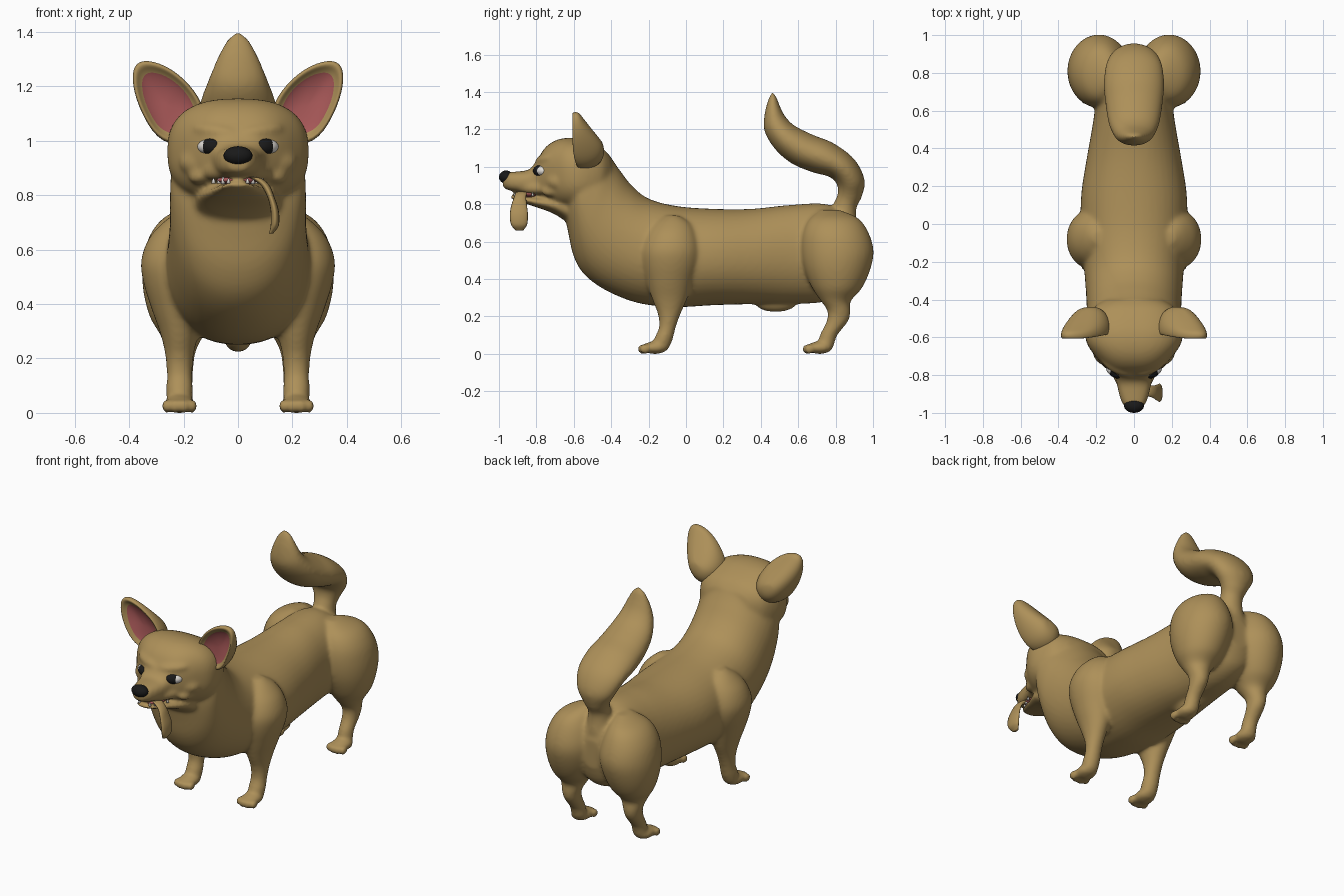
import bpy, bmesh, math
from mathutils import Matrix, Vector, Euler


def material(name, rgb):
    m = bpy.data.materials.new(name)
    m.diffuse_color = (*rgb, 1)
    return m


FUR = material("fur", (0.42, 0.28, 0.10))
PINK = material("pink", (0.40, 0.10, 0.10))
BLACK = material("black", (0.01, 0.01, 0.01))
WHITE = material("white", (0.75, 0.72, 0.68))


def catmull(a, b, c, d, t):
    return [0.5 * (2 * q + (r - p) * t + (2 * p - 5 * q + 4 * r - s) * t * t
                   + (3 * q - p - 3 * r + s) * t ** 3) for p, q, r, s in zip(a, b, c, d)]


def loft(bm, secs, side=1, power=1.0, n=44, steps=7):
    """Each section: two edge points in the yz plane, half width in x, x centre."""
    secs = [tuple(s) + (0,) * (6 - len(s)) for s in secs]
    pts = []
    for i in range(len(secs) - 1):
        q = [secs[max(0, min(len(secs) - 1, i + k))] for k in (-1, 0, 1, 2)]
        pts += [catmull(*q, j / steps) for j in range(steps)]
    pts.append(secs[-1])
    rings = []
    for y1, z1, y2, z2, hx, x in pts:
        ring = []
        for k in range(n):
            a = 2 * math.pi * k / n
            c, s = [math.copysign(abs(v) ** power, v) for v in (math.cos(a), math.sin(a))]
            ring.append(bm.verts.new((side * (x + hx * c), (y1 + y2) / 2 + s * (y2 - y1) / 2,
                                      (z1 + z2) / 2 + s * (z2 - z1) / 2)))
        rings.append(ring)
    for r, t in zip(rings, rings[1:]):
        for k in range(n):
            bm.faces.new((r[k], r[(k + 1) % n], t[(k + 1) % n], t[k]))
    bm.faces.new(rings[0])
    bm.faces.new(rings[-1])


def ball(bm, loc, size, rot=(0, 0, 0)):
    m = Matrix.LocRotScale(Vector(loc), Euler(rot), Vector(size))
    bmesh.ops.create_uvsphere(bm, u_segments=24, v_segments=14, radius=1, matrix=m)


def finish(name, bm, *mats):
    bmesh.ops.recalc_face_normals(bm, faces=bm.faces[:])
    me = bpy.data.meshes.new(name)
    bm.to_mesh(me)
    bm.free()
    for m in mats:
        me.materials.append(m)
    for p in me.polygons:
        p.use_smooth = True
    ob = bpy.data.objects.new(name, me)
    bpy.context.collection.objects.link(ob)
    return ob


# Furry body: trunk and neck
bm = bmesh.new()
loft(bm, [(.925, .45, .925, .62, .07), (.88, .34, .88, .73, .14), (.75, .28, .75, .80, .19),
          (.55, .265, .55, .795, .215), (.35, .265, .35, .775, .25), (.15, .26, .15, .775, .28),
          (-.05, .25, -.05, .79, .28), (-.25, .27, -.20, .83, .265), (-.42, .335, -.29, .90, .255),
          (-.54, .42, -.36, .99, .25), (-.60, .52, -.42, 1.07, .25), (-.63, .65, -.50, 1.12, .24),
          (-.65, .75, -.58, 1.10, .18)], power=.95)
ball(bm, (0, .48, .27), (.05, .11, .047))
# Head and muzzle
loft(bm, [(-.40, .85, -.40, 1.05, .15), (-.45, .80, -.45, 1.10, .22), (-.55, .77, -.55, 1.145, .258),
          (-.63, .772, -.63, 1.155, .25), (-.70, .79, -.70, 1.14, .205), (-.755, .82, -.755, 1.10, .155),
          (-.80, .85, -.80, 1.03, .105), (-.84, .862, -.84, .985, .092), (-.90, .865, -.90, .975, .08),
          (-.95, .875, -.95, .97, .062), (-.98, .89, -.98, .955, .035)], power=.78)
# Lower jaw
loft(bm, [(-.58, .66, -.58, .84, .16), (-.70, .745, -.70, .84, .15), (-.82, .79, -.82, .84, .10),
          (-.91, .82, -.91, .845, .06), (-.94, .832, -.94, .845, .03)])
# Tail
loft(bm, [(.76, .68, .92, .66, .08), (.79, .80, .91, .77, .065), (.81, .85, .94, .84, .08),
          (.81, .90, .955, .93, .12), (.77, .945, .90, 1.04, .15), (.68, .97, .79, 1.125, .16),
          (.57, 1.015, .68, 1.17, .15), (.48, 1.09, .58, 1.22, .133), (.42, 1.19, .53, 1.27, .105),
          (.42, 1.28, .50, 1.33, .075), (.44, 1.36, .485, 1.37, .045), (.458, 1.397, .468, 1.397, .015)])
for s in (-1, 1):
    # Front leg
    loft(bm, [(-.10, .74, -.04, .74, .03, .19), (-.16, .70, .02, .70, .07, .205),
              (-.205, .64, .055, .64, .108, .22), (-.235, .56, .075, .56, .128, .228),
              (-.235, .48, .07, .48, .126, .222),
              (-.21, .38, .035, .38, .10, .217), (-.18, .29, .005, .29, .07, .215),
              (-.15, .21, -.03, .21, .052, .215), (-.145, .14, -.055, .14, .047, .215),
              (-.17, .08, -.07, .08, .049, .215), (-.17, .03, -.09, .03, .045, .215)], s)
    # Hind leg
    loft(bm, [(.72, .77, .82, .77, .03, .12), (.66, .72, .92, .725, .10, .165),
              (.625, .65, .975, .65, .145, .18), (.615, .56, 1.003, .55, .165, .185),
              (.63, .46, .985, .45, .157, .192),
              (.67, .36, .94, .35, .125, .20), (.715, .29, .88, .28, .08, .205),
              (.755, .23, .88, .22, .055, .21), (.75, .17, .865, .17, .047, .21),
              (.715, .10, .81, .10, .043, .21), (.71, .04, .79, .04, .045, .21)], s)
    # Paws with toes
    for y in (-.165, .715):
        ball(bm, (s * .215, y, .033), (.058, .07, .034))
        for dx, dy in ((-.048, -.055), (-.017, -.068), (.017, -.068), (.048, -.055)):
            ball(bm, (s * (.215 + dx), y + dy, .025), (.02, .028, .027))
    # Scowling brow, upper lip, smirking mouth corner and cheek
    ball(bm, (s * .085, -.755, 1.035), (.095, .04, .03), (0, -s * .15, s * .45))
    ball(bm, (s * .085, -.80, .885), (.03, .13, .03), (0, 0, -s * .45))
    ball(bm, (s * .14, -.725, .872), (.04, .05, .03), (0, s * .4, -s * .5))
    ball(bm, (s * .15, -.69, .92), (.07, .06, .05), (0, 0, s * .5))
body = finish("furry_body", bm, FUR)
mod = body.modifiers.new("blend", 'REMESH')
mod.mode = 'VOXEL'
mod.voxel_size = .0105
mod.use_smooth_shade = True
mod = body.modifiers.new("soften", 'SMOOTH')
mod.factor, mod.iterations = .5, 12

# Ears: domed back, rolled rim, pink cup
OUTLINE = [(.11, 1.08), (.145, 1.165), (.20, 1.23), (.27, 1.28), (.35, 1.30), (.39, 1.27),
           (.385, 1.18), (.345, 1.08), (.285, .99), (.17, .975)]
CX, CZ = .26, 1.135
PROFILE = [(.05, 1, 0), (.5, .9, 0), (.85, .6, 0), (1.02, .2, 0), (1.0, 0, -.022),
           (.88, 0, -.02), (.78, 0, 0), (.4, 0, .022), (.05, 0, .027)]
for s, side in ((-1, "left"), (1, "right")):
    bm = bmesh.new()
    rings = []
    for k, bulge, off in PROFILE:
        ring = []
        for x, z in OUTLINE:
            px, pz = CX + (x - CX) * k, CZ + (z - CZ) * k
            depth = max(.05, min(.16, (1.33 - pz) * .7))
            lean = .2 * max(0, .25 - px) + .25 * max(0, 1.08 - pz)
            ring.append(bm.verts.new((s * px, -.587 + lean + bulge * depth + off, pz)))
        rings.append(ring)
    n = len(OUTLINE)
    for i, (r, t) in enumerate(zip(rings, rings[1:])):
        for k in range(n):
            f = bm.faces.new((r[k], r[(k + 1) % n], t[(k + 1) % n], t[k]))
            f.material_index = int(i >= 6)
    bm.faces.new(rings[0])
    bm.faces.new(rings[-1]).material_index = 1
    ear = finish("ear_" + side, bm, FUR, PINK)
    sub = ear.modifiers.new("round", 'SUBSURF')
    sub.levels = sub.render_levels = 2

# Nose
bm = bmesh.new()
ball(bm, (0, -.962, .945), (.053, .038, .035))
finish("nose", bm, BLACK)

# Eyes: pale eyeball with a large dark pupil
for name, dx, dy, size, mat in (("eyeballs", .108, -.772, (.044, .032, .028), WHITE),
                                ("pupils", .098, -.78, (.046, .033, .031), BLACK)):
    bm = bmesh.new()
    for s in (-1, 1):
        ball(bm, (s * dx, dy, .978), size, (0, 0, s * .6))
    finish(name, bm, mat)

# Mouth lining
bm = bmesh.new()
ball(bm, (0, -.83, .855), (.08, .09, .018))
finish("mouth_lining", bm, PINK)

# Teeth
bm = bmesh.new()
for s in (-1, 1):
    for x, y, h in ((.035, -.915, .018), (.055, -.89, .028), (.07, -.86, .02), (.09, -.82, .02)):
        bmesh.ops.create_cone(bm, cap_ends=True, segments=10, radius1=.009, radius2=.002, depth=h,
                              matrix=Matrix.Translation((s * x, y, .848 + h / 4)))
finish("teeth", bm, WHITE)

# Hanging tongue
bm = bmesh.new()
loft(bm, [(-.90, .868, -.85, .868, .012, .03), (-.91, .862, -.85, .862, .02, .065),
          (-.92, .835, -.855, .835, .016, .10), (-.935, .79, -.85, .79, .013, .122),
          (-.942, .74, -.845, .74, .015, .135), (-.935, .69, -.85, .69, .015, .135),
          (-.91, .66, -.87, .66, .008, .122)], n=16)
finish("tongue", bm, FUR)
